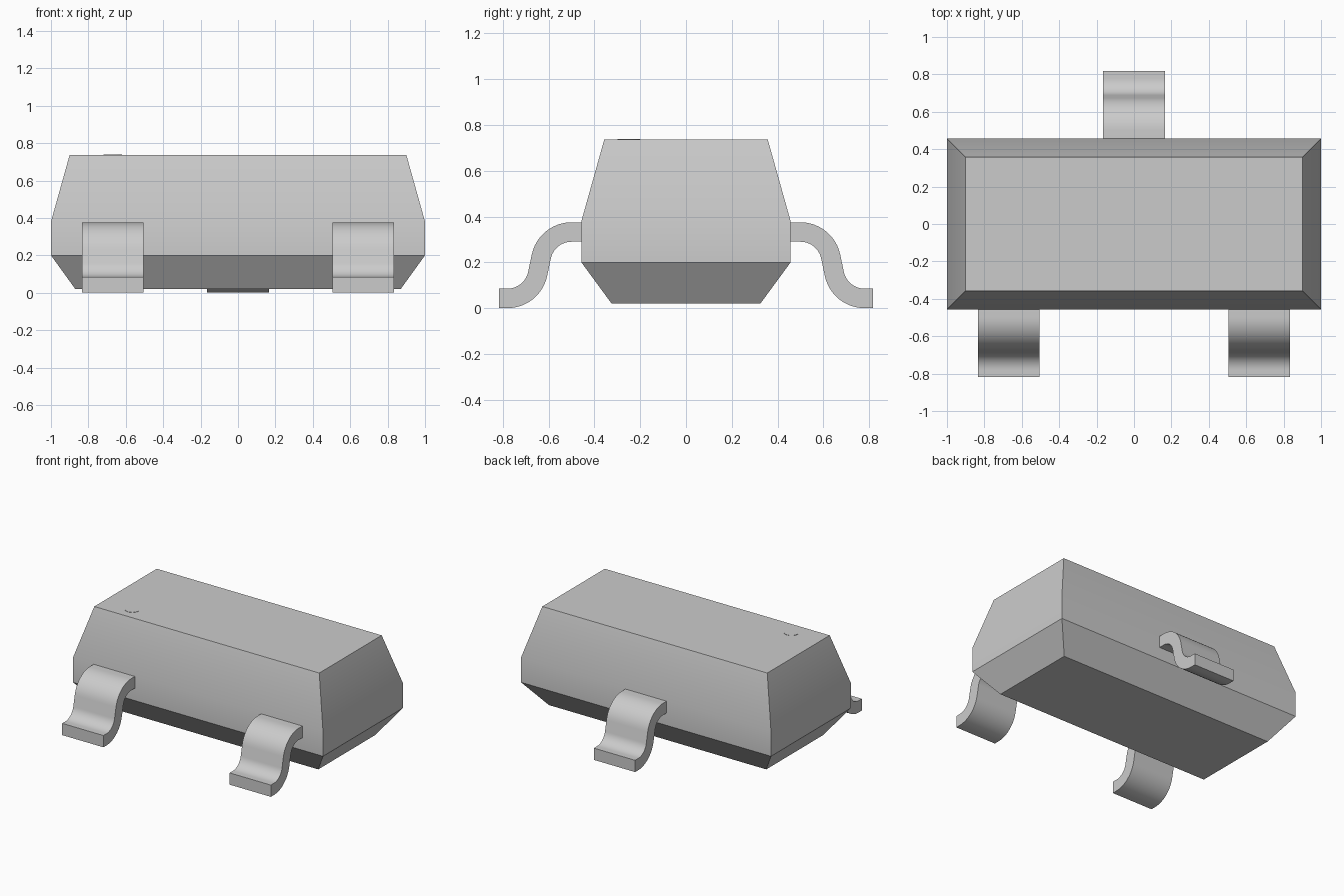
import bpy
import bmesh
from math import sin, cos, radians

default = bpy.data.objects.get("Cube")
if default:
    bpy.data.objects.remove(default, do_unlink=True)

# One neutral grey for the whole part
grey = bpy.data.materials.new("neutral grey")
grey.use_nodes = True
colour = (0.6, 0.6, 0.6, 1)
grey.diffuse_color = colour
grey.node_tree.nodes["Principled BSDF"].inputs["Base Color"].default_value = colour


def finish(bm, name, location=(0, 0, 0), turn=0):
    """Turn a bmesh into a smooth-shaded object with sharp edges kept."""
    bmesh.ops.recalc_face_normals(bm, faces=bm.faces)
    mesh = bpy.data.meshes.new(name)
    bm.to_mesh(mesh)
    bm.free()
    mesh.materials.append(grey)
    obj = bpy.data.objects.new(name, mesh)
    bpy.context.collection.objects.link(obj)
    obj.location = location
    obj.rotation_euler.z = radians(turn)
    bpy.ops.object.select_all(action="DESELECT")
    obj.select_set(True)
    bpy.context.view_layer.objects.active = obj
    bpy.ops.object.shade_smooth_by_angle(angle=radians(30))
    return obj


# Moulded body: stacked rectangles (half width, half depth, height)
bm = bmesh.new()
rings = []
for w, d, z in [(0.87, 0.325, 0.02), (1, 0.457, 0.2), (1, 0.457, 0.38), (0.9, 0.357, 0.737)]:
    rings.append([bm.verts.new((sx * w, sy * d, z))
                  for sx, sy in [(-1, -1), (1, -1), (1, 1), (-1, 1)]])
for low, high in zip(rings, rings[1:]):
    for i in range(4):
        j = (i + 1) % 4
        bm.faces.new((low[i], low[j], high[j], high[i]))
bm.faces.new(rings[0][::-1])
bm.faces.new(rings[-1])
finish(bm, "body")


# Gull-wing lead: offset a centre line of two arcs to both sides
THICK, WIDTH, RADIUS, BEND, STEPS = 0.085, 0.33, 0.135, 78, 12


def lead_profile():
    start, top, foot = 0.5, 0.3325, 0.0425
    tip = 0.817
    angles = [radians(BEND * i / STEPS) for i in range(STEPS + 1)]
    end = 0.78
    # centre line points as (distance, height, downward slope angle)
    line = [(0.44, top, 0)]
    line += [(start + RADIUS * sin(a), top - RADIUS * (1 - cos(a)), a) for a in angles]
    line += [(end - RADIUS * sin(a), foot + RADIUS * (1 - cos(a)), a) for a in angles[::-1]]
    line.append((tip, foot, 0))
    h = THICK / 2
    upper = [(y + h * sin(a), z + h * cos(a)) for y, z, a in line]
    lower = [(y - h * sin(a), z - h * cos(a)) for y, z, a in line]
    return upper + lower[::-1]


def make_lead(name, x, turn):
    bm = bmesh.new()
    side = bm.faces.new([bm.verts.new((-WIDTH / 2, y, z)) for y, z in lead_profile()])
    extruded = bmesh.ops.extrude_face_region(bm, geom=[side], use_keep_orig=True)
    moved = [v for v in extruded["geom"] if isinstance(v, bmesh.types.BMVert)]
    bmesh.ops.translate(bm, verts=moved, vec=(WIDTH, 0, 0))
    finish(bm, name, (x, 0, 0), turn)


make_lead("front_left_lead", 0.67, 180)
make_lead("front_right_lead", -0.67, 180)
make_lead("back_lead", 0, 0)

# Faint round marker on the top, near the front right lead
bm = bmesh.new()
bmesh.ops.create_cone(bm, cap_ends=True, segments=32, radius1=0.05, radius2=0.05, depth=0.004)
finish(bm, "corner_marker", (-0.67, -0.25, 0.737))
